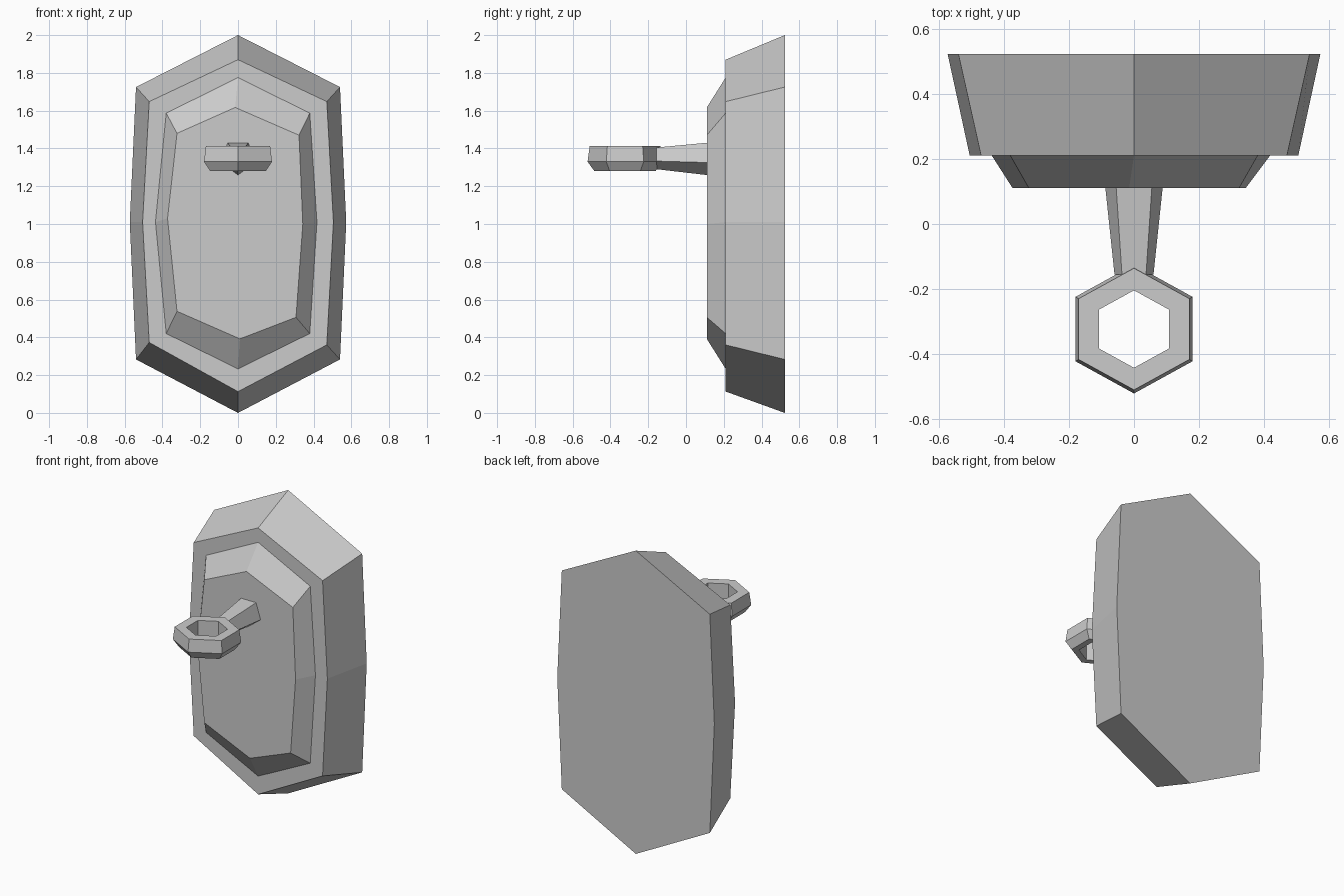
import bpy
import bmesh
import math

# Remove the default object only
default_cube = bpy.data.objects.get("Cube")
if default_cube:
    bpy.data.objects.remove(default_cube, do_unlink=True)

# Single flat colour
grey = bpy.data.materials.new("plain_grey")
grey.use_nodes = True
grey_value = (0.6, 0.6, 0.6, 1.0)
grey.diffuse_color = grey_value
grey.node_tree.nodes["Principled BSDF"].inputs["Base Color"].default_value = grey_value


def loft(name, rings, closed_loop=False):
    """Join equal-length point rings with faces; cap the ends unless the loft loops round."""
    bm = bmesh.new()
    loops = [[bm.verts.new(point) for point in ring] for ring in rings]
    pairs = list(zip(loops, loops[1:]))
    if closed_loop:
        pairs.append((loops[-1], loops[0]))
    else:
        bm.faces.new(loops[0])
        bm.faces.new(loops[-1])
    for first, second in pairs:
        count = len(first)
        for i in range(count):
            j = (i + 1) % count
            bm.faces.new((first[i], first[j], second[j], second[i]))
    bmesh.ops.recalc_face_normals(bm, faces=bm.faces)
    mesh = bpy.data.meshes.new(name)
    bm.to_mesh(mesh)
    bm.free()
    mesh.materials.append(grey)
    part = bpy.data.objects.new(name, mesh)
    bpy.context.collection.objects.link(part)
    return part


def plate_outline(depth, top, right, bottom, left=None):
    """Eight-sided outline: a top point, right side, bottom point, left side.
    Sides run from the top down; the left mirrors the right unless given."""
    if left is None:
        left = [(-x, z) for x, z in right]
    outline = [top] + right + [bottom] + left[::-1]
    return [(x, depth, z) for x, z in outline]


# Wall plate: broad tapered slab, flat step, then a smaller bevelled panel
back_y, step_y, front_y = 0.523, 0.21, 0.11
loft("wall_plate", [
    plate_outline(back_y, (0, 2), [(0.54, 1.725), (0.573, 1.01), (0.54, 0.283)], (0, 0)),
    plate_outline(step_y, (0, 1.87), [(0.47, 1.648), (0.505, 1.01), (0.47, 0.36)], (0, 0.113),
                  left=[(-0.47, 1.648), (-0.505, 1.01), (-0.47, 0.373)]),
    plate_outline(step_y, (0, 1.775), [(0.38, 1.587), (0.418, 1.01), (0.38, 0.42)], (0, 0.233),
                  left=[(-0.38, 1.587), (-0.437, 1.01), (-0.38, 0.42)]),
    plate_outline(front_y, (-0.015, 1.617), [(0.323, 1.47), (0.343, 1.0), (0.307, 0.506)], (0.01, 0.392),
                  left=[(-0.323, 1.48), (-0.373, 1.03), (-0.323, 0.538)]),
])


def arm_section(y, top_half, top_z, side_half, side_z, bottom_z):
    """Five-sided cross-section with a flat top and a keel below."""
    return [(-top_half, y, top_z), (top_half, y, top_z), (side_half, y, side_z),
            (0, y, bottom_z), (-side_half, y, side_z)]


# Arm tapering forward from the plate to the ring
loft("arm", [
    arm_section(front_y + 0.02, 0.056, 1.432, 0.09, 1.325, 1.257),
    arm_section(-0.155, 0.037, 1.405, 0.06, 1.333, 1.29),
])


def hexagon(radius, z):
    """Horizontal hexagon with corners pointing front and back."""
    ring_y, widen = -0.323, 1.05
    angles = [math.radians(30 + 60 * i) for i in range(6)]
    return [(radius * widen * math.cos(a), ring_y + radius * math.sin(a), z) for a in angles]


# Six-sided ring with a chamfered lower edge
loft("holder_ring", [
    hexagon(0.187, 1.412),
    hexagon(0.198, 1.33),
    hexagon(0.162, 1.28),
    hexagon(0.119, 1.28),
    hexagon(0.119, 1.412),
], closed_loop=True)
